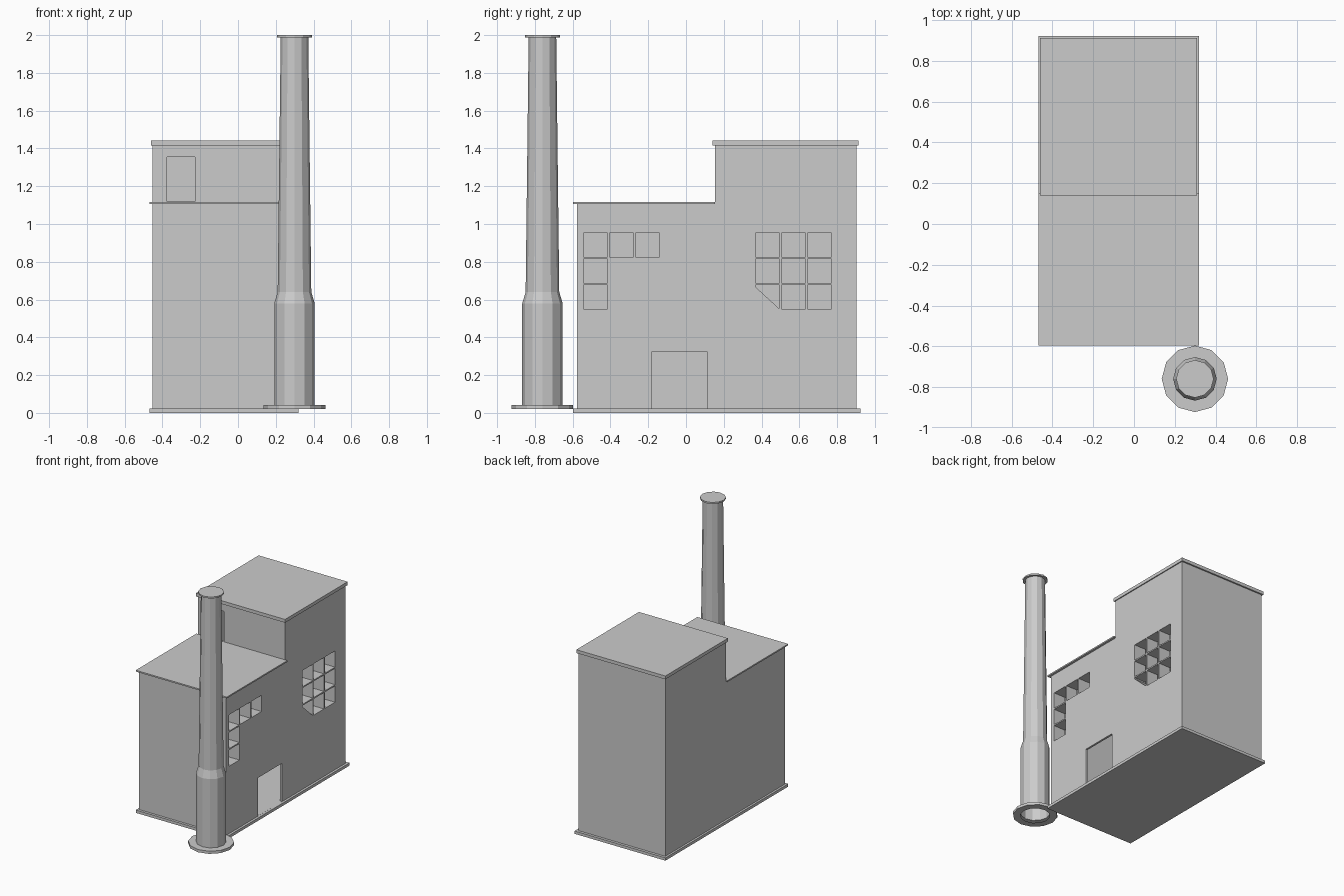
import bpy, bmesh, math

if "Cube" in bpy.data.objects:
    bpy.data.objects.remove(bpy.data.objects["Cube"])

grey = bpy.data.materials.new("plain grey")
grey.diffuse_color = (0.6, 0.6, 0.6, 1)
grey.use_nodes = True
grey.node_tree.nodes["Principled BSDF"].inputs["Base Color"].default_value = grey.diffuse_color


def finish(name, bm, hidden=False):
    mesh = bpy.data.meshes.new(name)
    bmesh.ops.recalc_face_normals(bm, faces=bm.faces)
    bm.to_mesh(mesh)
    bm.free()
    mesh.materials.append(grey)
    obj = bpy.data.objects.new(name, mesh)
    bpy.context.collection.objects.link(obj)
    obj.hide_render = hidden
    obj.hide_viewport = False
    if hidden:
        obj.display_type = 'WIRE'
        obj.hide_set(True)
    return obj


def prism(bm, outline, x0, x1, caps=True):
    """Extrude a (y, z) outline along x; without caps it is an open sleeve."""
    a = [bm.verts.new((x0, y, z)) for y, z in outline]
    b = [bm.verts.new((x1, y, z)) for y, z in outline]
    n = len(outline)
    for i in range(n):
        j = (i + 1) % n
        bm.faces.new((a[i], a[j], b[j], b[i]))
    if caps:
        bm.faces.new(a[::-1])
        bm.faces.new(b)


def rect(y0, y1, z0, z1):
    return [(y0, z0), (y1, z0), (y1, z1), (y0, z1)]


def slab(name, x0, x1, y0, y1, z0, z1):
    bm = bmesh.new()
    prism(bm, rect(y0, y1, z0, z1), x0, x1)
    return finish(name, bm)


def stepped(t):
    """Stepped side outline of the building, shrunk by wall thickness t."""
    return [(-.577 + t, .02), (.902 - t, .02), (.902 - t, 1.415),
            (.153 + t, 1.415), (.153 + t, 1.107), (-.577 + t, 1.107)]


# Window panes in the right wall: an L of five and a grid of nine
PANE, STEP, WALL = .127, .1375, .016
panes = []
for y_start, cells in ((-.542, [(0, 0), (1, 0), (2, 0), (0, 1), (0, 2)]),
                       (.368, [(c, r) for c in range(3) for r in range(3)])):
    for c, r in cells:
        y, z = y_start + c * STEP, .825 - r * STEP
        outline = rect(y, y + PANE, z, z + PANE)
        if y_start > 0 and (c, r) == (0, 2):       # pane with a cut corner
            outline = [(y, z + PANE), (y, z + PANE - .01),
                       (y + PANE - .005, z + .005), (y + PANE, z + .005),
                       (y + PANE, z + PANE)]
        panes.append(outline)

# Cutters: inner space and openings
bm = bmesh.new()
prism(bm, [(y, z + (.002 if z < 1 else -.006)) for y, z in stepped(WALL)],
      -.452 + WALL, .302 - WALL)
cavity = finish("cavity_cutter", bm, True)

bm = bmesh.new()
for outline in panes:
    prism(bm, outline, .25, .35)
prism(bm, rect(-.183, .114, .0225, .322), .25, .35)      # ground door
prism(bm, rect(.10, .20, 1.119, 1.355), -.376, -.228)    # roof door
openings = finish("opening_cutter", bm, True)

# Stepped hollow building
bm = bmesh.new()
prism(bm, stepped(0), -.452, .302)
walls = finish("building_walls", bm)
for cutter in (cavity, openings):
    mod = walls.modifiers.new(cutter.name, 'BOOLEAN')
    mod.operation = 'DIFFERENCE'
    mod.solver = 'EXACT'
    mod.object = cutter

# Deep sleeves behind the panes
bm = bmesh.new()
for outline in panes:
    prism(bm, outline, .20, .302 - WALL, caps=False)
finish("window_sleeves", bm)

# Base and roof slabs
slab("base_slab", -.468, .32, -.597, .923, 0, .022)
slab("low_roof", -.468, .32, -.597, .153, 1.106, 1.117)
slab("tower_roof", -.461, .31, .14, .914, 1.415, 1.441)

# Chimney: flange, wide foot, tapered shaft and cap, open underneath
profile = [(.107, .60), (.107, .021), (.163, .021), (.163, .042), (.107, .042),
           (.107, .58), (.089, .64), (.073, 1.988), (.092, 1.988), (.092, 2.0)]
SIDES = 12
bm = bmesh.new()
rings = [[bm.verts.new((.299 + r * math.cos(2 * math.pi * i / SIDES),
                        -.76 + r * math.sin(2 * math.pi * i / SIDES), z))
          for i in range(SIDES)] for r, z in profile[1:]]
for low, high in zip(rings, rings[1:]):
    for i in range(SIDES):
        j = (i + 1) % SIDES
        bm.faces.new((low[i], low[j], high[j], high[i]))
bm.faces.new(rings[-1])
finish("chimney", bm)
